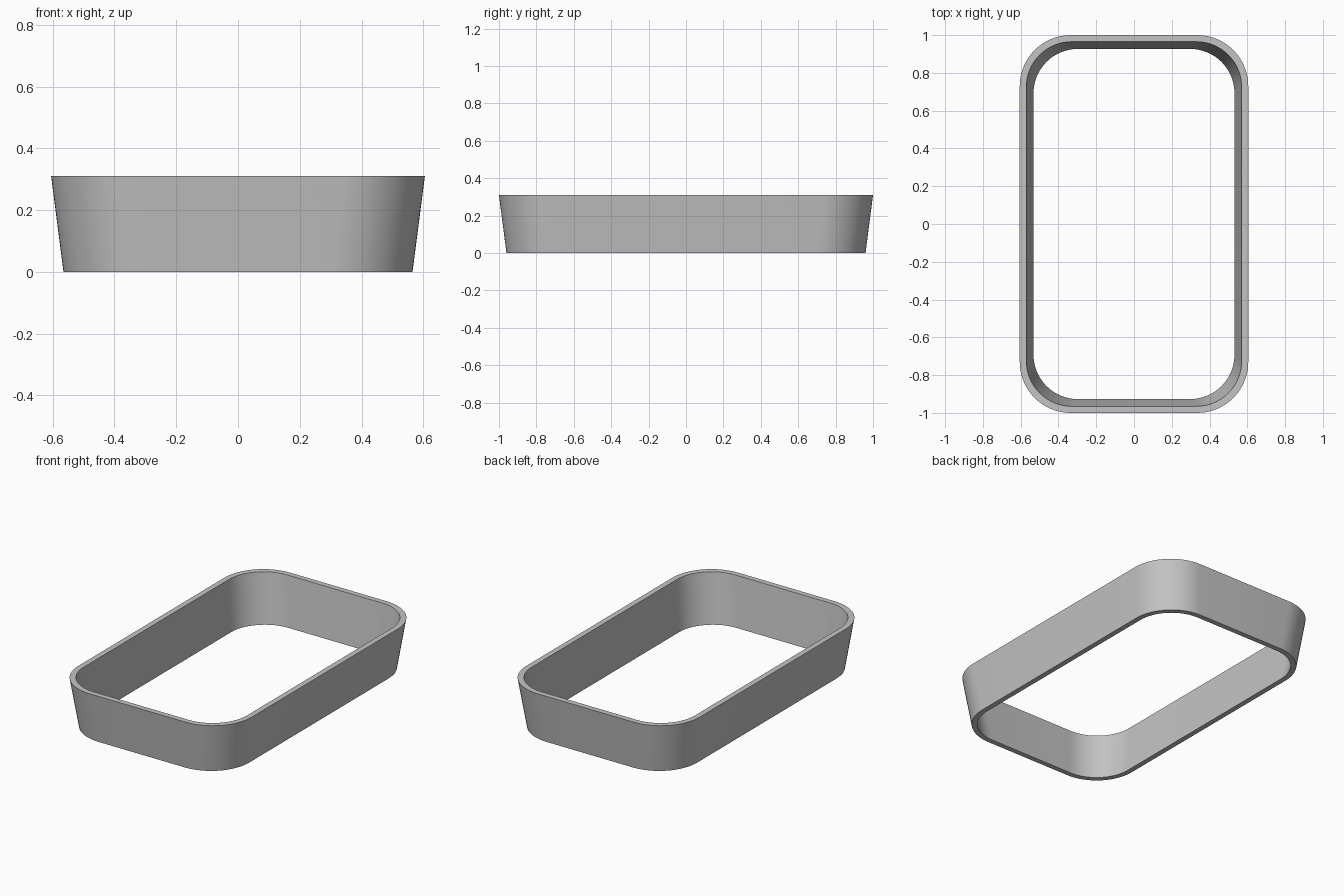
import bpy, bmesh
from math import cos, sin, pi, radians

cube = bpy.data.objects.get("Cube")
if cube:
    bpy.data.objects.remove(cube, do_unlink=True)

HEIGHT = 0.31
STEPS = 16

# Plain grey
grey = bpy.data.materials.new("plain grey")
grey.use_nodes = True
colour = (0.55, 0.55, 0.55, 1)
grey.diffuse_color = colour
grey.node_tree.nodes["Principled BSDF"].inputs["Base Color"].default_value = colour


def rounded_loop(bm, half_x, half_y, radius, z):
    """Counter-clockwise rounded rectangle of vertices."""
    verts = []
    corners = ((1, 1), (-1, 1), (-1, -1), (1, -1))
    for quarter, (sx, sy) in enumerate(corners):
        for i in range(STEPS + 1):
            a = (quarter + i / STEPS) * pi / 2
            verts.append(bm.verts.new((sx * (half_x - radius) + radius * cos(a),
                                       sy * (half_y - radius) + radius * sin(a), z)))
    return verts


# Tapered ring: outer bottom, outer top, inner top, inner bottom
bm = bmesh.new()
loops = [rounded_loop(bm, 0.565, 0.96, 0.265, 0),
         rounded_loop(bm, 0.605, 1.0, 0.27, HEIGHT),
         rounded_loop(bm, 0.57, 0.965, 0.24, HEIGHT),
         rounded_loop(bm, 0.532, 0.927, 0.235, 0)]
for k, lower in enumerate(loops):
    upper = loops[(k + 1) % len(loops)]
    for i in range(len(lower)):
        j = (i + 1) % len(lower)
        bm.faces.new((lower[i], lower[j], upper[j], upper[i]))
bmesh.ops.recalc_face_normals(bm, faces=bm.faces)

mesh = bpy.data.meshes.new("tapered_ring")
bm.to_mesh(mesh)
bm.free()
mesh.materials.append(grey)
ring = bpy.data.objects.new("tapered_ring", mesh)
bpy.context.collection.objects.link(ring)

# Smooth corners, sharp rims
bpy.ops.object.select_all(action="DESELECT")
ring.select_set(True)
bpy.context.view_layer.objects.active = ring
bpy.ops.object.shade_smooth_by_angle(angle=radians(30))
